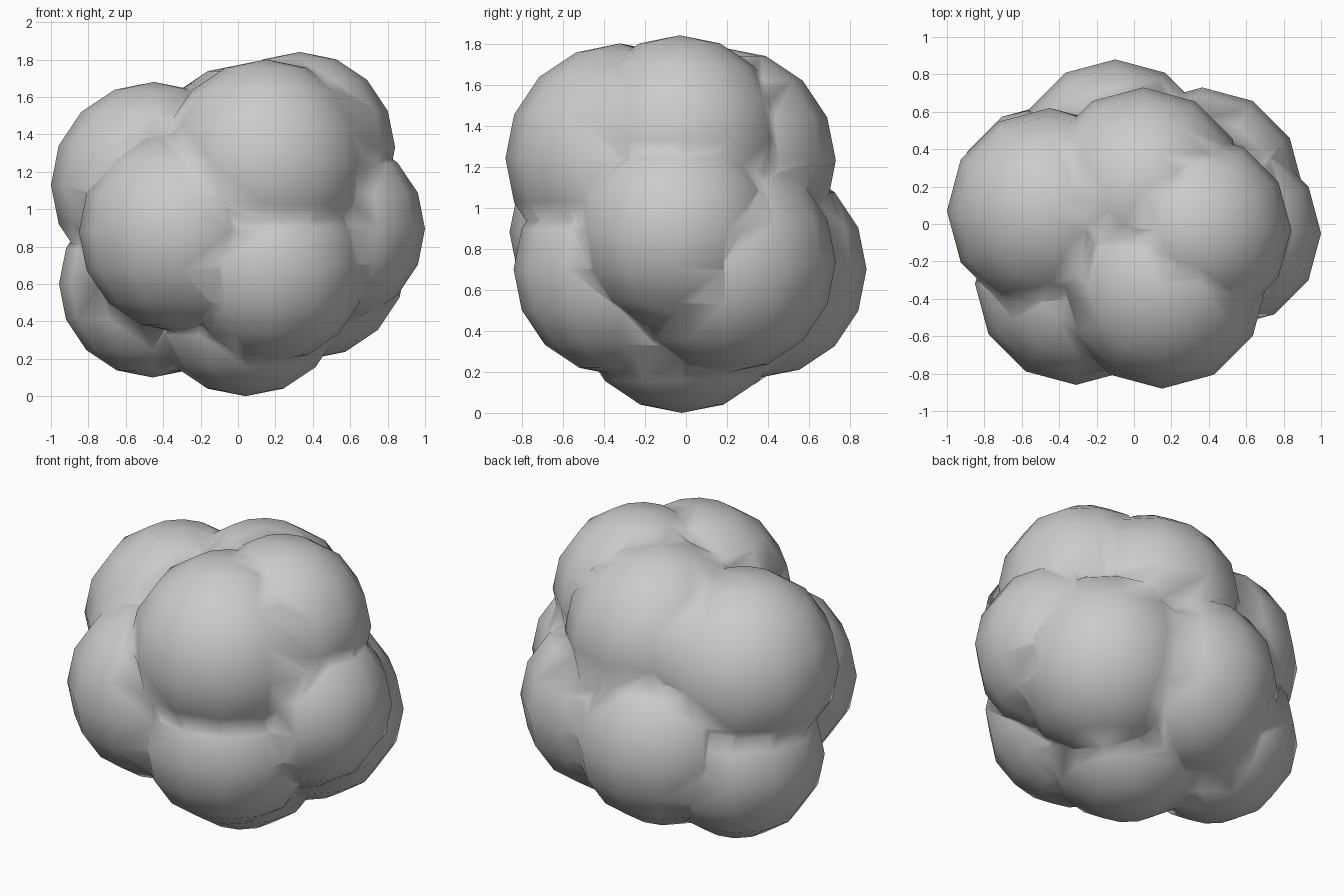
import bpy

if "Cube" in bpy.data.objects:
    bpy.data.objects.remove(bpy.data.objects["Cube"])

# Lobes of the cluster: x, y, z, radius
LOBES = [
    (0.15, -0.32, 1.24, 0.56),   # front top
    (0.33, -0.03, 1.33, 0.51),   # right top
    (-0.45, 0.07, 1.13, 0.55),   # left top
    (0.05, 0.18, 1.23, 0.55),    # back top
    (-0.31, -0.32, 0.88, 0.54),  # front left
    (0.17, -0.32, 0.70, 0.52),   # front low
    (0.50, -0.05, 0.895, 0.50),  # right
    (0.365, 0.19, 0.735, 0.54),  # back right
    (-0.10, 0.35, 0.70, 0.53),   # back
    (-0.457, 0.14, 0.60, 0.50),  # left low
    (0.04, -0.02, 0.53, 0.53),   # bottom
]


def lobe(x, y, z, r):
    bpy.ops.mesh.primitive_uv_sphere_add(segments=12, ring_count=8, radius=r,
                                         location=(x, y, z))
    return bpy.context.object


# Weld every lobe into one skin
cluster = lobe(*LOBES[0])
cluster.name = "lumpy_cluster"
for spec in LOBES[1:]:
    ball = lobe(*spec)
    bpy.context.view_layer.objects.active = cluster
    mod = cluster.modifiers.new("join", 'BOOLEAN')
    mod.operation = 'UNION'
    mod.solver = 'EXACT'
    mod.object = ball
    bpy.ops.object.modifier_apply(modifier=mod.name)
    bpy.data.objects.remove(ball, do_unlink=True)

# Soft shading across the creases
for p in cluster.data.polygons:
    p.use_smooth = True
